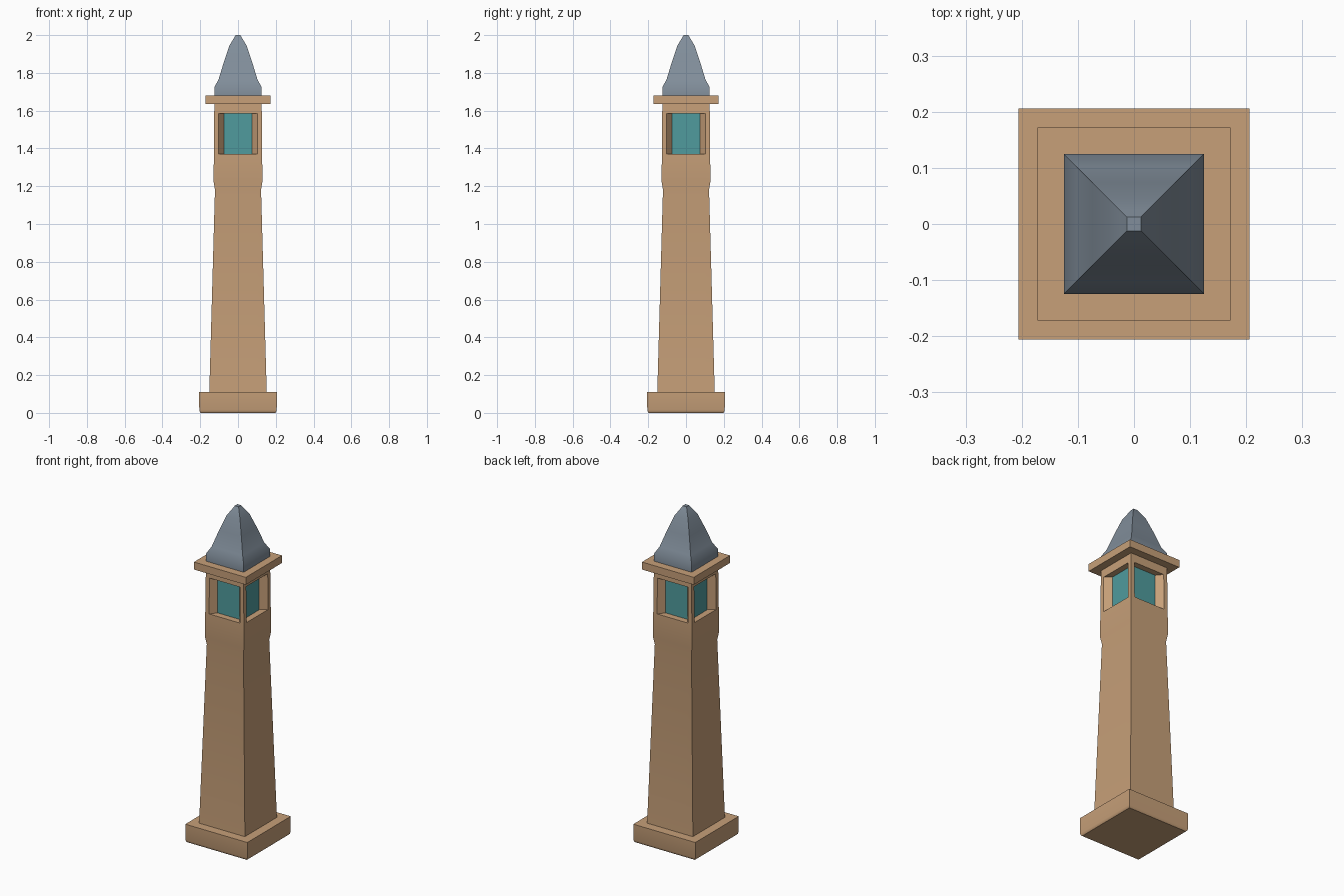
import bpy, bmesh, math

if "Cube" in bpy.data.objects:
    bpy.data.objects.remove(bpy.data.objects["Cube"], do_unlink=True)


def material(name, rgb):
    m = bpy.data.materials.new(name)
    m.use_nodes = True
    m.diffuse_color = (*rgb, 1)
    m.node_tree.nodes["Principled BSDF"].inputs["Base Color"].default_value = (*rgb, 1)
    return m


stone = material("sandstone", (0.57, 0.35, 0.19))
slate = material("slate_blue", (0.22, 0.27, 0.325))
glass = material("teal_glass", (0.08, 0.33, 0.34))


def square_ring(half, split):
    """Points round a square; split adds a pair of points on every side."""
    points = []
    for i in range(4):
        a = i * math.pi / 2
        for t in ([-half, -split, split] if split else [-half]):
            points.append((t * math.cos(a) + half * math.sin(a),
                           t * math.sin(a) - half * math.cos(a)))
    return points


def loft(profile, split=0):
    """Stack square rings of (height, half width) into a closed solid."""
    bm = bmesh.new()
    rings = [[bm.verts.new((x, y, z)) for x, y in square_ring(w, split)]
             for z, w in profile]
    for low, high in zip(rings, rings[1:]):
        n = len(low)
        for i in range(n):
            j = (i + 1) % n
            bm.faces.new((low[i], low[j], high[j], high[i]))
    bm.faces.new(rings[0][::-1])
    bm.faces.new(rings[-1])
    bm.normal_update()
    return bm


def finish(name, bm, *materials):
    bmesh.ops.recalc_face_normals(bm, faces=bm.faces)
    mesh = bpy.data.meshes.new(name)
    bm.to_mesh(mesh)
    bm.free()
    for m in materials:
        mesh.materials.append(m)
    obj = bpy.data.objects.new(name, mesh)
    bpy.context.collection.objects.link(obj)
    bpy.ops.object.select_all(action="DESELECT")
    obj.select_set(True)
    bpy.context.view_layer.objects.active = obj
    bpy.ops.object.shade_smooth_by_angle(angle=math.radians(35))


# Plinth with a softened lower edge
finish("base", loft([(0, 0.197), (0.005, 0.202), (0.015, 0.205), (0.11, 0.206)]), stone)

# Tapered shaft that steps out slightly below the lantern room
SILL, HEAD, OPENING = 1.37, 1.585, 0.102
GLASS_HALF, GLASS_DEPTH = 0.073, 0.09
shaft = loft([(0.11, 0.152), (1.18, 0.122), (1.225, 0.129), (SILL, 0.128),
              (HEAD, 0.126), (1.635, 0.125)], OPENING)

# Recessed windows with splayed jambs, one on each side
openings = [f for f in shaft.faces
            if abs(f.calc_center_median().z - (SILL + HEAD) / 2) < 0.01
            and min(abs(c) for c in f.calc_center_median().xy) < 0.01]
panes = bmesh.ops.extrude_discrete_faces(shaft, faces=openings)["faces"]
for pane in panes:
    pane.material_index = 1
    for v in pane.verts:
        for axis in (0, 1):
            depth = abs(v.co[axis]) > (OPENING + 0.01)
            v.co[axis] = math.copysign(GLASS_DEPTH if depth else GLASS_HALF, v.co[axis])
finish("tower_shaft", shaft, stone, glass)

# Cornice slab
finish("cornice", loft([(1.635, 0.172), (1.68, 0.172)]), stone)

# Flared roof with a blunt tip
finish("roof", loft([(1.68, 0.125), (1.725, 0.125), (1.765, 0.103), (1.86, 0.074),
                     (1.945, 0.045), (1.98, 0.024), (2.0, 0.0125)]), slate)
